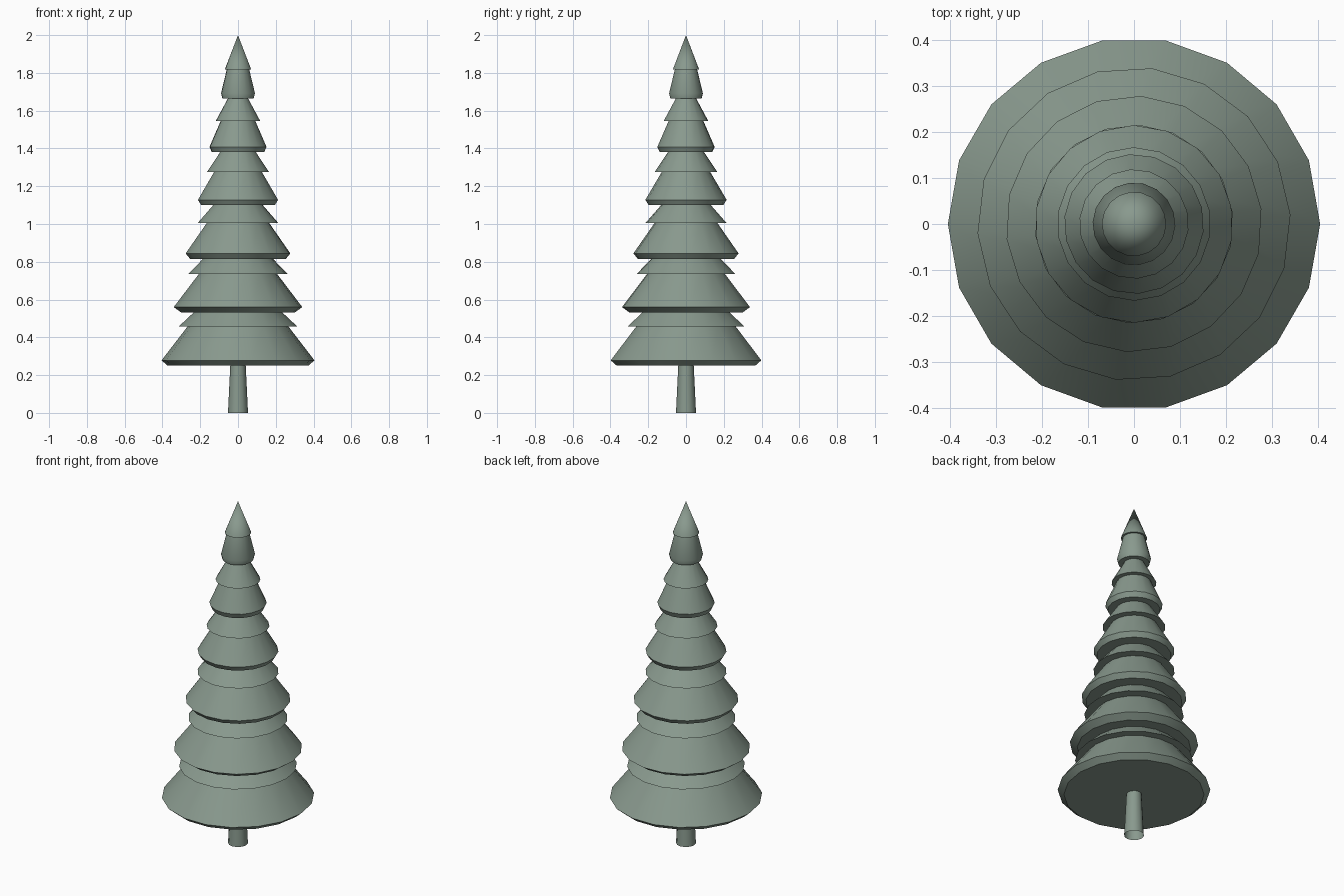
import bpy, bmesh
from math import radians, sin, cos, pi

if "Cube" in bpy.data.objects:
    bpy.data.objects.remove(bpy.data.objects["Cube"], do_unlink=True)

SIDES = 18
TURN = 3.4  # twist between neighbouring tiers, in degrees

green = bpy.data.materials.new("muted grey green")
green.use_nodes = True
color = (0.25, 0.32, 0.27, 1)
green.diffuse_color = color
green.node_tree.nodes["Principled BSDF"].inputs["Base Color"].default_value = color


def lathe(name, profile, sides=SIDES, turn=0, capped=True):
    """Stack rings of (radius, height); a zero radius makes a point."""
    bm = bmesh.new()
    rings = []
    for r, z in profile:
        if r == 0:
            rings.append([bm.verts.new((0, 0, z))] * sides)
        else:
            angles = [2 * pi * i / sides + radians(turn) for i in range(sides)]
            rings.append([bm.verts.new((r * cos(a), r * sin(a), z)) for a in angles])
    for low, high in zip(rings, rings[1:]):
        for i in range(sides):
            j = (i + 1) % sides
            quad = [low[i], low[j], high[j], high[i]]
            bm.faces.new(list(dict.fromkeys(quad)))
    if capped:
        bm.faces.new(rings[0][::-1])
        if profile[-1][0] > 0:
            bm.faces.new(rings[-1])
    mesh = bpy.data.meshes.new(name)
    bm.to_mesh(mesh)
    bm.free()
    mesh.materials.append(green)
    obj = bpy.data.objects.new(name, mesh)
    bpy.context.collection.objects.link(obj)
    bpy.ops.object.select_all(action="DESELECT")
    obj.select_set(True)
    bpy.context.view_layer.objects.active = obj
    bpy.ops.object.shade_smooth_by_angle(angle=radians(30))
    return obj


# Tapered trunk, open at the foot
lathe("trunk", [(0.053, 0), (0.04, 0.27)], sides=12, capped=False)

# Each tier: bottom height, bottom radius, rim radius, neck radius,
# collar height, collar radius, collar top radius
tiers = [
    (0.25, 0.372, 0.405, 0.265, 0.458, 0.313, 0.232),
    (0.532, 0.302, 0.341, 0.207, 0.734, 0.264, 0.183),
    (0.816, 0.256, 0.279, 0.166, 1.004, 0.216, 0.13),
    (1.1, 0.198, 0.215, 0.128, 1.274, 0.167, 0.095),
    (1.38, 0.139, 0.152, 0.092, 1.544, 0.119, 0.053),
    (1.664, 0.083, 0.09, 0.059, 1.818, 0.07, 0),
]
tops = [t[0] for t in tiers[1:]] + [2.0]

for n, (tier, top) in enumerate(zip(tiers, tops)):
    z, base, rim, neck, collar_z, collar, collar_top = tier
    turn = TURN * n
    # Flared skirt with a bevelled lower rim
    lathe(f"skirt_{n + 1}", [(base, z), (rim, z + 0.028), (neck, collar_z + 0.002)], turn=turn)
    # Steeper collar above the skirt, ending in the tip on the last tier
    name = "tip" if collar_top == 0 else f"collar_{n + 1}"
    lathe(name, [(collar, collar_z), (collar_top, top + (0.002 if collar_top else 0))], turn=turn)
